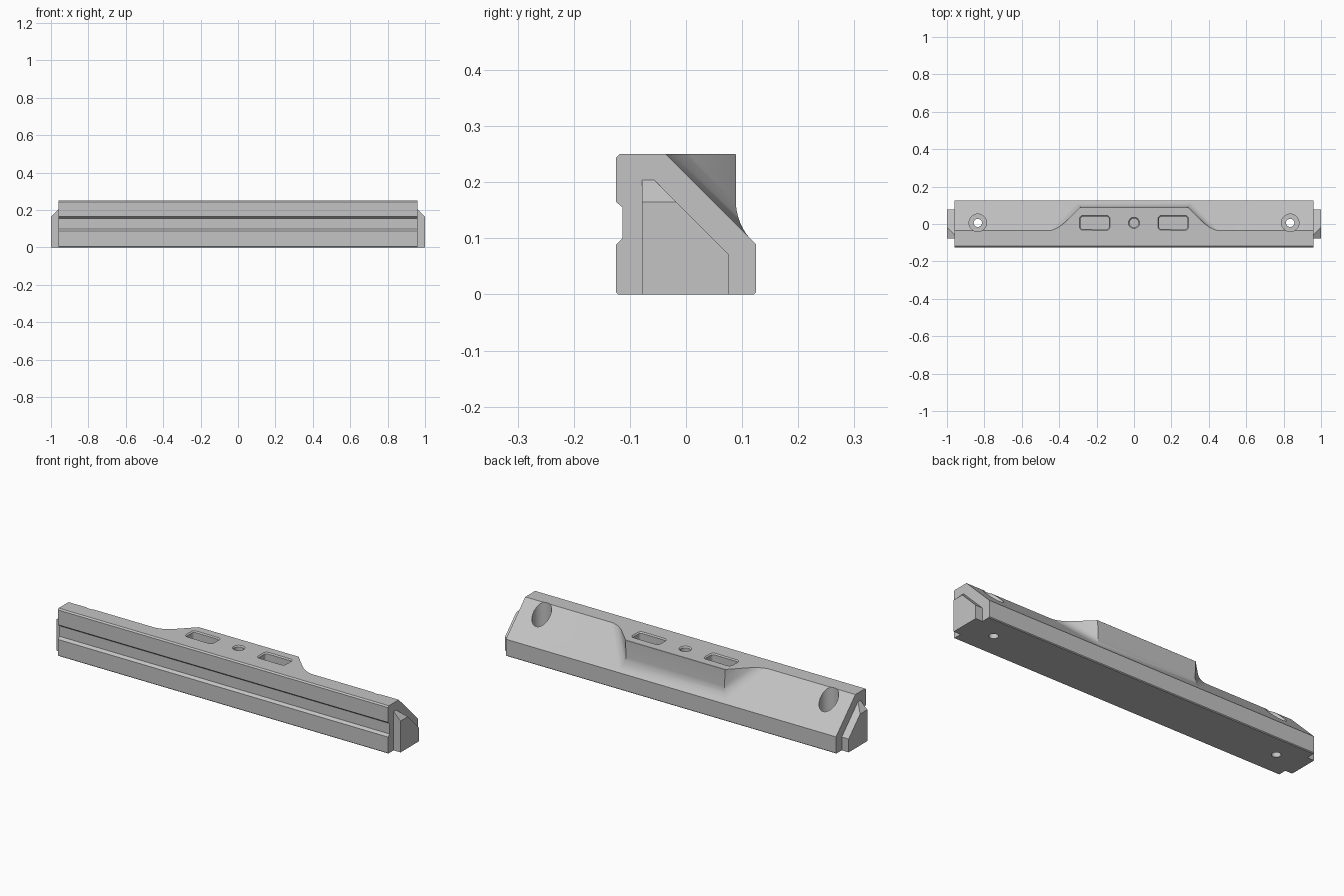
import bpy, bmesh, math
from mathutils import Vector

if "Cube" in bpy.data.objects:
    bpy.data.objects.remove(bpy.data.objects["Cube"])

grey = bpy.data.materials.new("plain grey")
grey.use_nodes = True
GREY = (0.55, 0.55, 0.55, 1)
grey.diffuse_color = GREY
grey.node_tree.nodes["Principled BSDF"].inputs["Base Color"].default_value = GREY

TOP, SLOPE = 0.25, 0.214      # top height; the slope is the plane y + z = SLOPE
END = 0.96


def loft(name, loops):
    """Solid through a stack of matching point loops."""
    bm = bmesh.new()
    rings = [[bm.verts.new(p) for p in loop] for loop in loops]
    n = len(rings[0])
    for a, b in zip(rings, rings[1:]):
        for i in range(n):
            j = (i + 1) % n
            bm.faces.new((a[i], a[j], b[j], b[i]))
    bm.faces.new(rings[0][::-1])
    bm.faces.new(rings[-1])
    bmesh.ops.recalc_face_normals(bm, faces=bm.faces)
    mesh = bpy.data.meshes.new(name)
    bm.to_mesh(mesh)
    bm.free()
    mesh.materials.append(grey)
    ob = bpy.data.objects.new(name, mesh)
    bpy.context.collection.objects.link(ob)
    return ob


def rounded(cx, cy, hx, hy, r, z, steps):
    """Rounded rectangle outline; a circle when hx = hy = r."""
    pts = []
    for k, (sx, sy) in enumerate(((1, 1), (-1, 1), (-1, -1), (1, -1))):
        for s in range(steps):
            a = math.pi / 2 * (k + s / steps)
            pts.append((cx + sx * (hx - r) + r * math.cos(a),
                        cy + sy * (hy - r) + r * math.sin(a), z))
    return pts


def apply_boolean(ob, other, operation):
    mod = ob.modifiers.new("cut", 'BOOLEAN')
    mod.operation, mod.object, mod.solver = operation, other, 'EXACT'
    bpy.context.view_layer.update()
    graph = bpy.context.evaluated_depsgraph_get()
    mesh = bpy.data.meshes.new_from_object(ob.evaluated_get(graph))
    ob.modifiers.clear()
    ob.data = mesh
    bpy.data.objects.remove(other)


def smooth(ob):
    bpy.ops.object.select_all(action='DESELECT')
    ob.select_set(True)
    bpy.context.view_layer.objects.active = ob
    bpy.ops.object.shade_smooth_by_angle(angle=math.radians(25))


# Bar with a grooved front and a sloping back
profile = [(-0.121, 0), (0.121, 0), (0.125, 0.004), (0.125, SLOPE - 0.125),
           (SLOPE - TOP, TOP), (-0.118, TOP), (-0.125, 0.243), (-0.125, 0.165),
           (-0.113, 0.155), (-0.113, 0.1), (-0.125, 0.088), (-0.125, 0.004)]
bar = loft("bar", [[(x, y, z) for y, z in profile] for x in (-END, END)])

# Raised mounting pad on the slope
edge = SLOPE - TOP
pad_plan = [(-0.415, edge), (-0.415, edge - 0.03), (0.415, edge - 0.03),
            (0.415, edge), (0.29, 0.089), (-0.29, 0.089)]
pad = loft("pad", [[(x, y, z) for x, y in pad_plan] for z in (0.08, TOP)])
apply_boolean(bar, pad, 'UNION')

# Fillet where the pad meets the slope, then chamfer its top rim
bm = bmesh.new()
bm.from_mesh(bar.data)
bmesh.ops.remove_doubles(bm, verts=bm.verts, dist=1e-5)
bmesh.ops.dissolve_limit(bm, angle_limit=0.01, verts=bm.verts, edges=bm.edges)
root = [e for e in bm.edges
        if all(abs(v.co.y + v.co.z - SLOPE) < 1e-3 and abs(v.co.x) < 0.5 for v in e.verts)
        and abs(e.verts[0].co.z - e.verts[1].co.z) + abs(e.verts[0].co.x - e.verts[1].co.x) > 0.05]
bmesh.ops.bevel(bm, geom=root, offset=0.035, offset_type='OFFSET', segments=6,
                profile=0.5, affect='EDGES', clamp_overlap=True)
rim = [e for e in bm.edges
       if all(abs(v.co.z - TOP) < 1e-4 and abs(v.co.x) < 0.5 for v in e.verts)
       and max(v.co.y for v in e.verts) > 0.08]
bmesh.ops.bevel(bm, geom=rim, offset=0.007, offset_type='OFFSET', segments=1,
                affect='EDGES', clamp_overlap=True)
bmesh.ops.recalc_face_normals(bm, faces=bm.faces)
bm.to_mesh(bar.data)
bm.free()

CY = 0.006
for side in (-1, 1):
    # Magnet pockets with a chamfered lip
    apply_boolean(bar, loft("pocket_cutter", [
        rounded(side * 0.21, CY, 0.076 + g, 0.034 + g, 0.014 + g, z, 5)
        for g, z in ((0, 0.19), (0, TOP - 0.006), (0.006, TOP), (0.006, TOP + 0.01))]),
        'DIFFERENCE')
    # Screw holes with a counterbore
    apply_boolean(bar, loft("screw_cutter", [
        rounded(side * 0.835, CY, r, r, r, z, 8)
        for r, z in ((0.022, -0.05), (0.022, 0.1), (0.047, 0.1), (0.047, 0.3))]),
        'DIFFERENCE')

# Blind centre hole with a chamfered lip
apply_boolean(bar, loft("centre_cutter", [
    rounded(0, CY, r, r, r, z, 8)
    for r, z in ((0.024, 0.19), (0.024, TOP - 0.006), (0.03, TOP), (0.03, TOP + 0.01))]),
    'DIFFERENCE')
smooth(bar)

# End tenons, with the top sloping down outwards
BACK, RIDGE = 0.077, 0.147    # the tenon slope is the plane y + z = RIDGE
for side, label in ((1, "left"), (-1, "right")):
    loops = [[(side * x, -0.078, 0), (side * x, BACK, 0), (side * x, BACK, RIDGE - BACK),
              (side * x, RIDGE - h, h), (side * x, -0.078, h)]
             for x, h in ((END, 0.204), (1.0, 0.165))]
    loft(label + "_tenon", loops)
